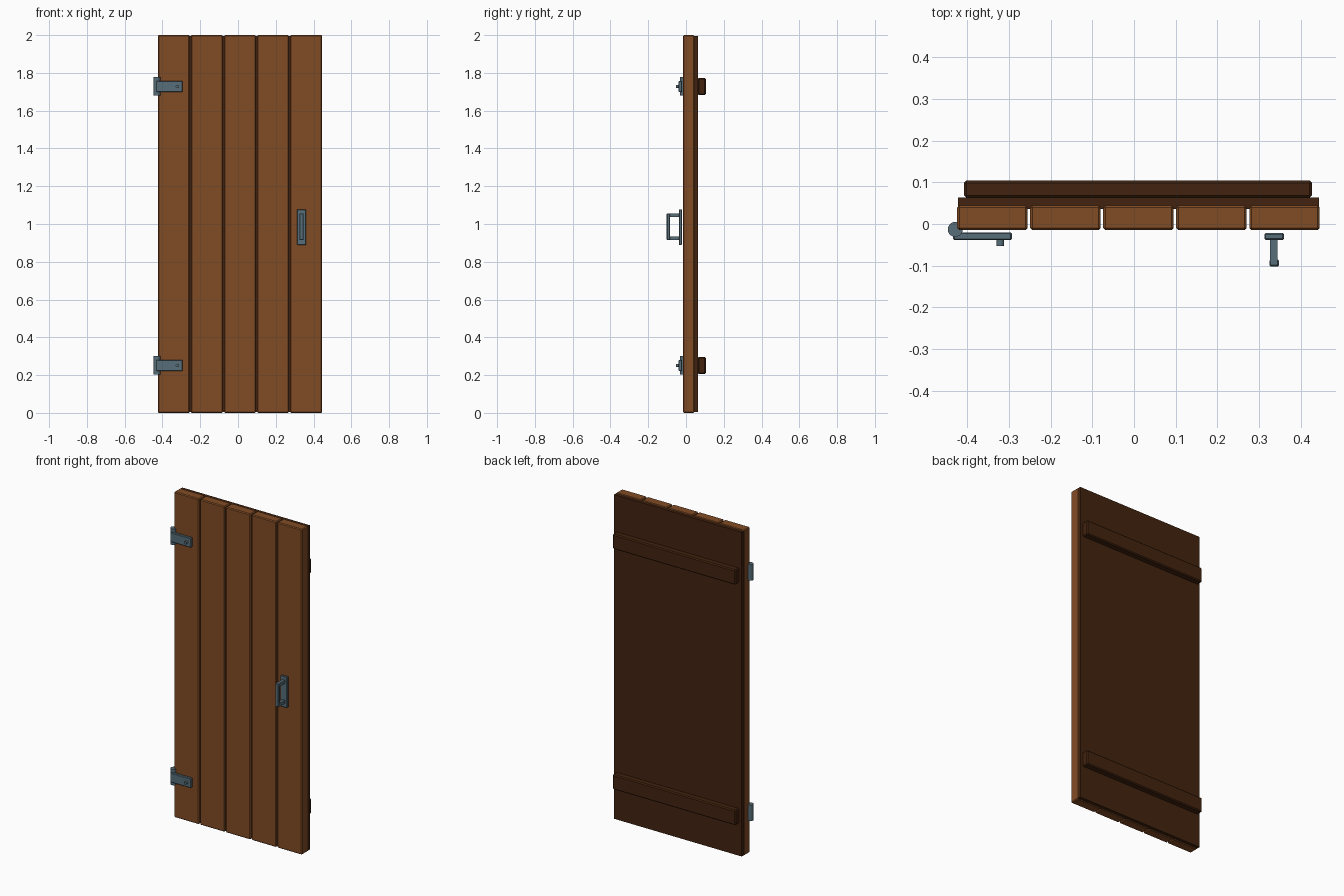
import bpy, math

if "Cube" in bpy.data.objects:
    bpy.data.objects.remove(bpy.data.objects["Cube"])


def material(name, rgb):
    m = bpy.data.materials.new(name)
    m.diffuse_color = (*rgb, 1)
    m.use_nodes = True
    m.node_tree.nodes["Principled BSDF"].inputs["Base Color"].default_value = m.diffuse_color
    return m


WOOD = material("plank_brown", (0.222, 0.072, 0.018))
DARK = material("dark_brown", (0.054, 0.0165, 0.0048))
IRON = material("iron_grey", (0.095, 0.153, 0.188))


def box(name, x, y, z, mat, bevel=0.0):
    """Box from (min, max) ranges with an optional chamfer."""
    bpy.ops.mesh.primitive_cube_add(
        size=1, location=[(a + b) / 2 for a, b in (x, y, z)])
    ob = bpy.context.object
    ob.name = name
    ob.scale = [b - a for a, b in (x, y, z)]
    bpy.ops.object.transform_apply(location=False, rotation=False, scale=True)
    ob.data.materials.append(mat)
    if bevel:
        mod = ob.modifiers.new("bevel", "BEVEL")
        mod.width = bevel
        mod.segments = 1
    return ob


def cylinder(name, loc, radius, depth, mat, rot=(0, 0, 0), sides=20):
    bpy.ops.mesh.primitive_cylinder_add(
        vertices=sides, radius=radius, depth=depth, location=loc, rotation=rot)
    ob = bpy.context.object
    ob.name = name
    ob.data.materials.append(mat)
    bpy.ops.object.shade_smooth_by_angle(angle=math.radians(40))
    return ob


# Five vertical planks
PITCH, WIDTH, LEFT = 0.1753, 0.1685, -0.4245
for i in range(5):
    x0 = LEFT + i * PITCH
    box(f"plank_{i + 1}", (x0, x0 + WIDTH), (-0.015, 0.045), (0, 2), WOOD, 0.005)

# Dark backing sheet, seen through the gaps between the planks
box("back_panel", (-0.423, 0.444), (0.036, 0.064), (0.004, 1.996), DARK)

for label, z in (("lower", 0.251), ("upper", 1.728)):
    # Cross batten on the back
    box(f"{label}_batten", (-0.408, 0.427), (0.063, 0.105),
        (z - 0.046, z + 0.046), DARK, 0.006)
    # Hinge knuckle, strap and rivet
    cylinder(f"{label}_hinge_knuckle", (-0.429, -0.013, z), 0.018, 0.098, IRON)
    box(f"{label}_hinge_strap", (-0.434, -0.293), (-0.039, -0.02),
        (z - 0.029, z + 0.029), IRON, 0.003)
    cylinder(f"{label}_hinge_rivet", (-0.321, -0.044, z), 0.009, 0.018, IRON,
             (math.pi / 2, 0, 0), 12)

# Pull handle: plate, two posts and grip
box("handle_plate", (0.313, 0.36), (-0.038, -0.022), (0.888, 1.078), IRON, 0.003)
for label, z in (("lower", 0.924), ("upper", 1.046)):
    box(f"{label}_handle_post", (0.327, 0.345), (-0.09, -0.034),
        (z - 0.01, z + 0.01), IRON)
box("handle_grip", (0.325, 0.348), (-0.102, -0.085), (0.914, 1.056), IRON, 0.003)
